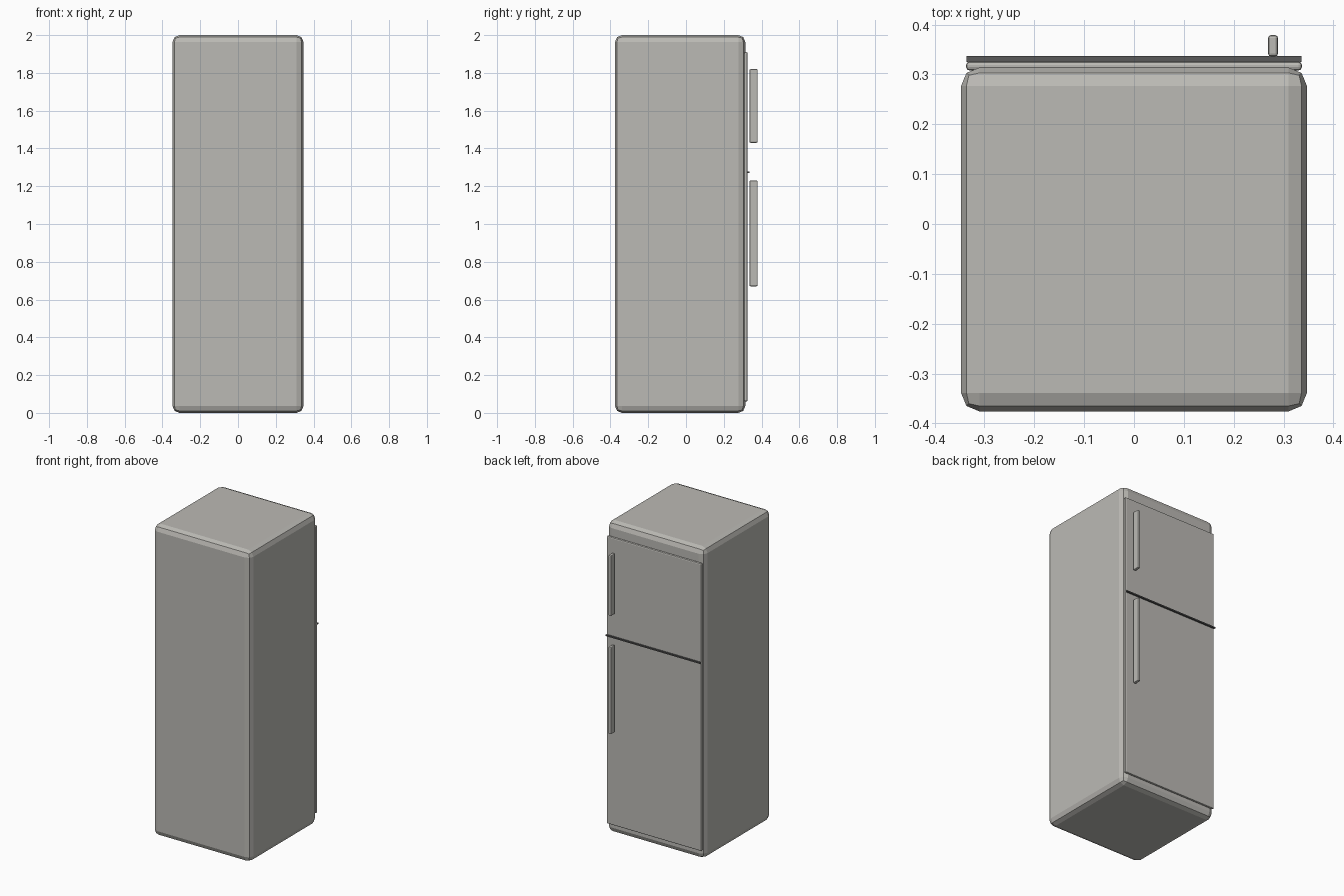
import bpy

cube = bpy.data.objects.get("Cube")
if cube:
    bpy.data.objects.remove(cube, do_unlink=True)


def material(name, rgb):
    mat = bpy.data.materials.new(name)
    mat.use_nodes = True
    color = (*rgb, 1)
    mat.diffuse_color = color
    mat.node_tree.nodes["Principled BSDF"].inputs["Base Color"].default_value = color
    return mat


def box(name, low, high, mat, bevel=0, segments=2):
    """Flat-shaded box between two corners, with bevelled edges."""
    center = [(a + b) / 2 for a, b in zip(low, high)]
    bpy.ops.mesh.primitive_cube_add(size=1, location=center)
    obj = bpy.context.object
    obj.name = name
    obj.scale = [b - a for a, b in zip(low, high)]
    bpy.ops.object.transform_apply(location=False, rotation=False, scale=True)
    obj.data.materials.append(mat)
    if bevel:
        mod = obj.modifiers.new("rounded_edges", "BEVEL")
        mod.width = bevel
        mod.segments = segments
    return obj


enamel = material("warm_grey_enamel", (0.5, 0.49, 0.46))
seal = material("dark_grey_seal", (0.1, 0.1, 0.1))

# Cabinet
box("cabinet", (-0.347, -0.376, 0), (0.347, 0.314, 2), enamel, 0.037)

# Door panel on the back, and the strip dividing upper and lower doors
box("door_panel", (-0.337, 0.308, 0.06), (0.337, 0.326, 1.91), enamel, 0.007)
box("door_divider", (-0.336, 0.325, 1.27), (0.336, 0.337, 1.278), seal)

# Upper and lower handles
for name, bottom, top in (("upper_handle", 1.43, 1.82), ("lower_handle", 0.67, 1.23)):
    box(name, (0.269, 0.336, bottom), (0.289, 0.379, top), enamel, 0.006)
